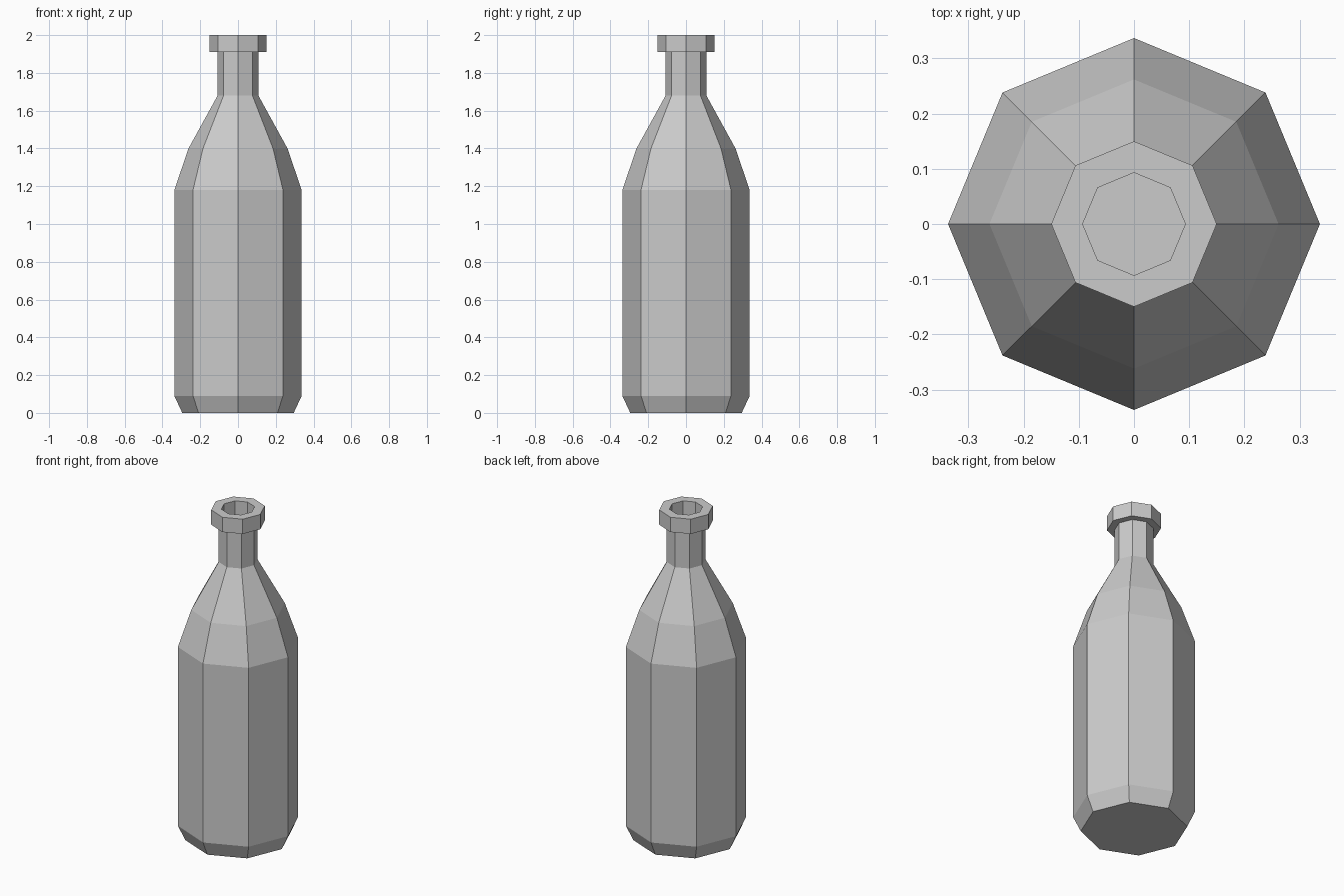
import bpy, bmesh
from math import cos, sin, tau

if "Cube" in bpy.data.objects:
    bpy.data.objects.remove(bpy.data.objects["Cube"], do_unlink=True)

SIDES = 8

# Plain grey material
grey = bpy.data.materials.new("grey")
grey.use_nodes = True
colour = (0.6, 0.6, 0.6, 1)
grey.diffuse_color = colour
grey.node_tree.nodes["Principled BSDF"].inputs["Base Color"].default_value = colour


def lathe(name, profile):
    """Spin a (radius, height) profile into a faceted solid with capped ends."""
    bm = bmesh.new()
    rings = [[bm.verts.new((r * cos(tau * i / SIDES), r * sin(tau * i / SIDES), z))
              for i in range(SIDES)] for r, z in profile]
    for low, high in zip(rings, rings[1:]):
        for i in range(SIDES):
            j = (i + 1) % SIDES
            bm.faces.new((low[i], low[j], high[j], high[i]))
    bm.faces.new(rings[0][::-1])
    bm.faces.new(rings[-1])
    mesh = bpy.data.meshes.new(name)
    bm.to_mesh(mesh)
    bm.free()
    mesh.materials.append(grey)
    obj = bpy.data.objects.new(name, mesh)
    bpy.context.collection.objects.link(obj)
    return obj


# Base, body, shoulder, neck, lip, then down the inside of the mouth
lathe("bottle", [
    (0.295, 0), (0.337, 0.09), (0.337, 1.18), (0.262, 1.40),
    (0.108, 1.68), (0.108, 1.91), (0.15, 1.91), (0.15, 2.0),
    (0.093, 2.0), (0.093, 1.68),
])
